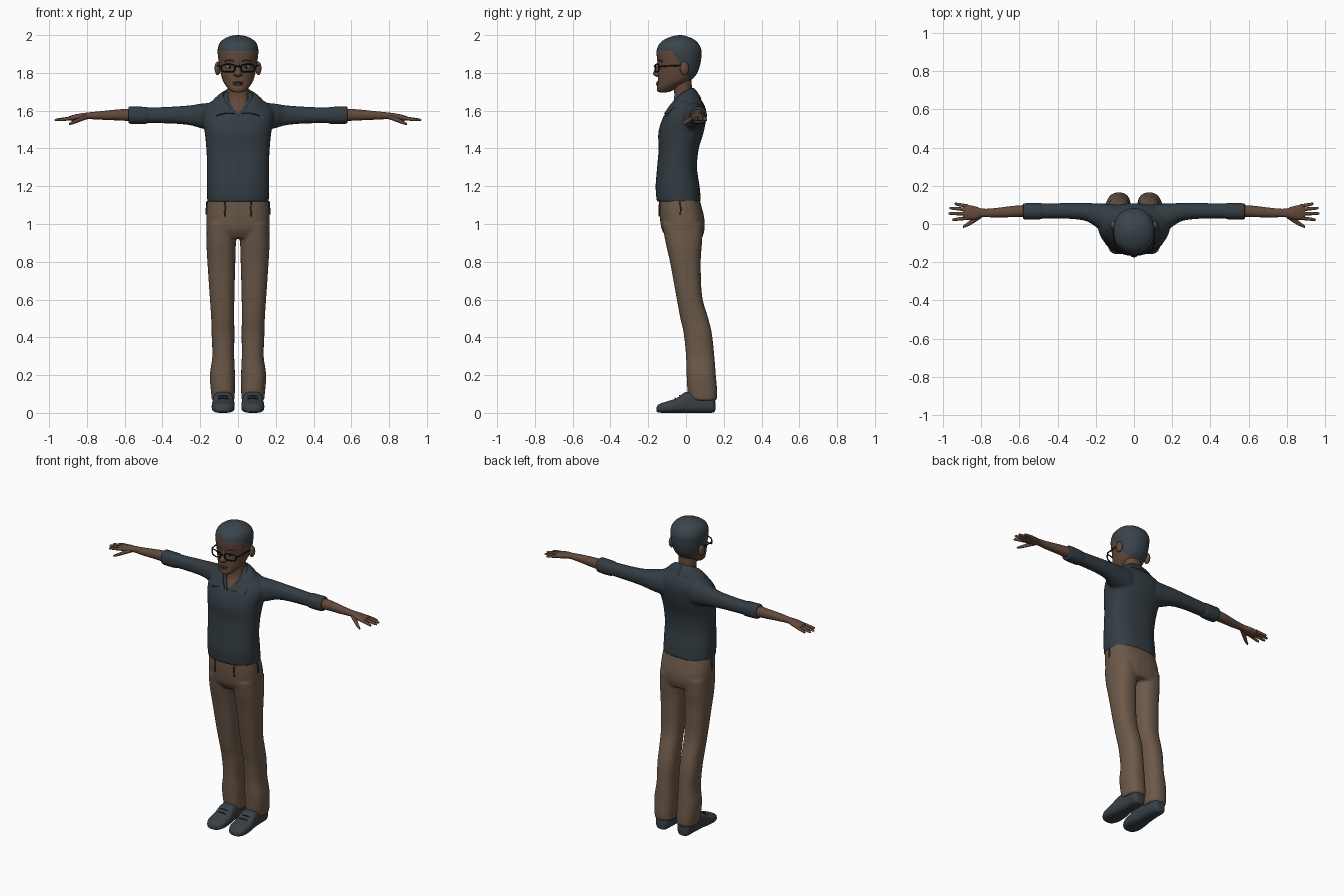
import bpy, bmesh, math
from mathutils import Vector

if "Cube" in bpy.data.objects:
    bpy.data.objects.remove(bpy.data.objects["Cube"])


def material(name, r, g, b):
    m = bpy.data.materials.new(name)
    m.diffuse_color = (r, g, b, 1)
    m.use_nodes = True
    m.node_tree.nodes["Principled BSDF"].inputs["Base Color"].default_value = m.diffuse_color
    return m


SKIN = material("brown skin", 0.125, 0.068, 0.043)
LIPS = material("lip brown", 0.085, 0.038, 0.028)
SHIRT = material("slate shirt", 0.033, 0.046, 0.056)
HAIR = material("slate hair", 0.042, 0.058, 0.070)
PANTS = material("tan trousers", 0.150, 0.100, 0.068)
SHOE = material("slate shoes", 0.040, 0.052, 0.062)
BLACK = material("black frame", 0.008, 0.009, 0.012)
WHITE = material("eye white", 0.35, 0.31, 0.28)
SEAM = material("trouser seam", 0.05, 0.032, 0.022)


def finish(ob, angle=50):
    """Apply modifiers and shade smooth."""
    bpy.ops.object.select_all(action='DESELECT')
    ob.select_set(True)
    bpy.context.view_layer.objects.active = ob
    bpy.ops.object.convert(target='MESH')
    bpy.ops.object.shade_smooth_by_angle(angle=math.radians(angle))
    return ob


def make(name, bm, mat, mirror=False, done=True):
    bmesh.ops.recalc_face_normals(bm, faces=bm.faces)
    me = bpy.data.meshes.new(name)
    bm.to_mesh(me)
    bm.free()
    me.materials.append(mat)
    ob = bpy.data.objects.new(name, me)
    bpy.context.collection.objects.link(ob)
    if mirror:
        ob.modifiers.new("mirror", 'MIRROR').use_mirror_merge = False
    return finish(ob) if done else ob


def spline(pts, sub):
    """Catmull-Rom through tuples of any length."""
    out = []
    for i in range(len(pts) - 1):
        p = [pts[max(0, min(len(pts) - 1, i + k))] for k in (-1, 0, 1, 2)]
        for s in range(sub):
            t = s / sub
            out.append([0.5 * (2 * b + (c - a) * t + (2 * a - 5 * b + 4 * c - d) * t * t
                               + (3 * b - a - 3 * c + d) * t ** 3) for a, b, c, d in zip(*p)])
    return out + [list(pts[-1])]


def add_loft(bm, axis, secs, n=32, power=2.2, sub=4, flip=1):
    """Sections are (position, a_min, a_max, b_min, b_max) across the axis."""
    rings = []
    for t, a0, a1, b0, b1 in spline(secs, sub):
        ring = []
        for k in range(n):
            c, s = math.cos(2 * math.pi * k / n), math.sin(2 * math.pi * k / n)
            a = (a0 + a1) / 2 + (a1 - a0) / 2 * math.copysign(abs(c) ** (2 / power), c)
            b = (b0 + b1) / 2 + (b1 - b0) / 2 * math.copysign(abs(s) ** (2 / power), s)
            x, y, z = {'x': (t, a, b), 'y': (a, t, b), 'z': (a, b, t)}[axis]
            ring.append(bm.verts.new((x * flip, y, z)))
        rings.append(ring)
    for r, q in zip(rings, rings[1:]):
        for k in range(n):
            bm.faces.new((r[k], r[(k + 1) % n], q[(k + 1) % n], q[k]))
    bm.faces.new(rings[0])
    bm.faces.new(rings[-1])


def loft(name, axis, secs, mat, mirror=False, **kw):
    bm = bmesh.new()
    add_loft(bm, axis, secs, **kw)
    return make(name, bm, mat, mirror)


def blob(name, loc, size, mat, mirror=False):
    bm = bmesh.new()
    bmesh.ops.create_uvsphere(bm, u_segments=16, v_segments=10, radius=1)
    for v in bm.verts:
        v.co = Vector(loc) + v.co * Vector(size)
    return make(name, bm, mat, mirror)


def wire(name, pts, radius, mat, cyclic=False):
    """Round wire, mirrored to the other side."""
    cu = bpy.data.curves.new(name, 'CURVE')
    cu.dimensions, cu.bevel_depth, cu.bevel_resolution = '3D', radius, 2
    for sx in (1, -1):
        sp = cu.splines.new('POLY')
        sp.points.add(len(pts) - 1)
        for q, p in zip(sp.points, pts):
            q.co = (p[0] * sx, p[1], p[2], 1)
        sp.use_cyclic_u = cyclic
    cu.use_fill_caps = True
    cu.materials.append(mat)
    ob = bpy.data.objects.new(name, cu)
    bpy.context.collection.objects.link(ob)
    return finish(ob)


def fuse(ob, voxel, iterations):
    r = ob.modifiers.new("fuse", 'REMESH')
    r.mode, r.voxel_size, r.use_smooth_shade = 'VOXEL', voxel, True
    s = ob.modifiers.new("relax", 'SMOOTH')
    s.factor, s.iterations = 0.5, iterations


# Shirt: torso and sleeves fused, then a V neck opening is cut
bm = bmesh.new()
add_loft(bm, 'z', [(z, -w, w, f, b) for z, w, f, b in (
    (1.118, .163, -.155, .080), (1.2, .165, -.161, .072), (1.3, .164, -.153, .058),
    (1.4, .168, -.145, .068), (1.48, .176, -.147, .092), (1.55, .188, -.128, .106),
    (1.60, .185, -.10, .107), (1.64, .155, -.068, .092), (1.68, .09, -.045, .062),
    (1.705, .058, -.03, .035))], power=2.4)
for side in (1, -1):
    add_loft(bm, 'x', [(.10, -.05, .105, 1.49, 1.645), (.19, -.02, .108, 1.505, 1.638),
                       (.25, .015, .110, 1.522, 1.629), (.34, .027, .110, 1.531, 1.622),
                       (.46, .028, .108, 1.534, 1.617), (.565, .03, .106, 1.538, 1.617)], flip=side)
shirt = make("shirt", bm, SHIRT, done=False)
fuse(shirt, .008, 6)
bm = bmesh.new()
tri = [(0, 1.575), (.075, 1.70), (-.075, 1.70)]
lo = [bm.verts.new((x, -.3, z)) for x, z in tri]
hi = [bm.verts.new((x, -.035, z)) for x, z in tri]
bm.faces.new(lo)
bm.faces.new(hi)
for i in range(3):
    bm.faces.new((lo[i], lo[i - 1], hi[i - 1], hi[i]))
cutter = make("neck_cutter", bm, SHIRT)
cutter.hide_render = True
cut = shirt.modifiers.new("opening", 'BOOLEAN')
cut.operation, cut.object = 'DIFFERENCE', cutter
finish(shirt)
bpy.data.objects.remove(cutter)

# Collar: ribbon between neck edge and outer edge
top = spline([(0, .035, 1.718), (.05, .02, 1.712), (.077, -.025, 1.685),
              (.055, -.075, 1.635), (.018, -.112, 1.583)], 5)
low = spline([(0, .078, 1.66), (.08, .06, 1.662), (.130, 0, 1.652),
              (.130, -.06, 1.615), (.114, -.105, 1.572)], 5)
bm = bmesh.new()
rows = [[bm.verts.new(Vector(a).lerp(Vector(b), k / 4) + Vector((0, 0, .008 * math.sin(math.pi * k / 4))))
         for k in range(5)] for a, b in zip(top, low)]
for r, q in zip(rows, rows[1:]):
    for k in range(4):
        bm.faces.new((r[k], r[k + 1], q[k + 1], q[k]))
collar = make("collar", bm, SHIRT, True, done=False)
sol = collar.modifiers.new("cloth", 'SOLIDIFY')
sol.thickness, sol.offset = .009, 0
finish(collar)

# Rolled cuffs
loft("cuff", 'x', [(.475, .03, .105, 1.535, 1.615), (.49, .025, .110, 1.53, 1.62),
                   (.53, .023, .110, 1.529, 1.621), (.572, .024, .108, 1.531, 1.622),
                   (.58, .028, .104, 1.536, 1.617)], SHIRT, True)

# Trousers: hips and two legs fused
bm = bmesh.new()
add_loft(bm, 'z', [(z, -w, w, f, b) for z, w, f, b in (
    (.925, .155, -.10, .085), (.97, .167, -.128, .098), (1.03, .168, -.138, .097),
    (1.09, .165, -.142, .083), (1.145, .158, -.143, .068))], power=2.5)
for side in (1, -1):
    add_loft(bm, 'z', [(.065, .018, .138, .025, .160), (.10, .017, .142, .010, .166),
                       (.20, .016, .149, .003, .158), (.30, .020, .136, 0, .150),
                       (.42, .019, .140, -.012, .137), (.5, .020, .142, -.03, .118),
                       (.62, .019, .150, -.052, .085), (.8, .014, .162, -.085, .078),
                       (.9, .011, .167, -.108, .085), (1.0, .006, .165, -.125, .09)],
             power=2.4, flip=side)
trousers = make("trousers", bm, PANTS, done=False)
fuse(trousers, .008, 4)
finish(trousers)

# Trouser belt loops and pocket seams
wire("belt_loop", [(.07, -.140, 1.12), (.068, -.141, 1.085), (.071, -.141, 1.04)], .004, SEAM)
wire("pocket_seam", [(.164, -.035, 1.12), (.167, -.028, 1.085), (.168, -.03, 1.05)], .004, SEAM)

# Shoes with laces
loft("shoe", 'y', [(-.157, .065, .10, .008, .028), (-.145, .038, .122, .002, .045),
                   (-.11, .020, .138, 0, .058), (-.05, .018, .138, 0, .078),
                   (0, .024, .132, 0, .11), (.08, .03, .126, 0, .115),
                   (.13, .034, .122, 0, .10), (.15, .045, .112, .005, .08),
                   (.155, .06, .10, .015, .06)], SHOE, True, power=2.9)
for i in range(3):
    y, z = -.055 + .025 * i, .079 + .012 * i
    wire("shoe_lace", [(.05, y, z - .004), (.078, y - .004, z + .001), (.106, y, z - .004)], .003, BLACK)

# Forearms, palms and fingers
loft("forearm", 'x', [(.55, .036, .100, 1.544, 1.611), (.63, .036, .095, 1.548, 1.607),
                      (.72, .034, .084, 1.552, 1.598), (.79, .036, .080, 1.555, 1.591),
                      (.83, .024, .092, 1.550, 1.586), (.875, .022, .100, 1.546, 1.577),
                      (.895, .03, .095, 1.550, 1.570)], SKIN, True, n=24)
for name, y0, y1, tip in (("index_finger", .032, .022, .952), ("middle_finger", .054, .055, .972),
                          ("ring_finger", .075, .084, .967), ("little_finger", .093, .106, .94)):
    secs = []
    for t, r in ((0, .010), (.5, .009), (.9, .007), (1, .002)):
        x, y, z = .87 + (tip - .87) * t, y0 + (y1 - y0) * t, 1.562 - .012 * t
        secs.append((x, y - r, y + r, z - r, z + r))
    loft(name, 'x', secs, SKIN, True, n=10)
loft("thumb", 'x', [(.80, .03, .06, 1.555, 1.58), (.84, .004, .036, 1.54, 1.564),
                    (.87, -.012, .010, 1.529, 1.549), (.892, -.020, -.006, 1.524, 1.536),
                    (.896, -.016, -.010, 1.527, 1.532)], SKIN, True, n=12)

# Neck and open chest
loft("neck", 'z', [(1.56, -.06, .06, -.108, .0), (1.60, -.066, .066, -.093, .02),
                   (1.64, -.062, .062, -.068, .03), (1.69, -.055, .055, -.062, .032),
                   (1.75, -.056, .056, -.07, .03), (1.80, -.06, .06, -.08, .03)], SKIN)

# Head: hairline cut as clean edges, hair coloured above it
bm = bmesh.new()
add_loft(bm, 'z', [(z, -w, w, f, b) for z, w, f, b in (
    (1.697, .012, -.138, -.105), (1.701, .032, -.150, -.085), (1.718, .053, -.154, -.05),
    (1.75, .076, -.150, .012), (1.79, .090, -.149, .054), (1.84, .100, -.149, .074),
    (1.88, .105, -.154, .081), (1.92, .108, -.155, .082), (1.955, .099, -.140, .066),
    (1.98, .074, -.108, .038), (1.995, .038, -.068, .0), (2.0, .006, -.035, -.025))],
    n=40, power=2.15, sub=5)
lines = (((0, 0, 1.915), (0, 0, 1)), ((0, -.075, 1.915), (0, .165, .105)), ((0, 0, 1.765), (0, 0, 1)))
for co, no in lines:
    bmesh.ops.bisect_plane(bm, geom=bm.verts[:] + bm.edges[:] + bm.faces[:], plane_co=co, plane_no=no)
for f in bm.faces:
    above = [(f.calc_center_median() - Vector(co)).dot(Vector(no)) > 0 for co, no in lines]
    f.material_index = int(above[0] or (above[1] and above[2]))
head = make("head", bm, SKIN, done=False)
head.data.materials.append(HAIR)
finish(head)

# Face details
loft("nose", 'z', [(1.779, -.010, .010, -.156, -.13), (1.786, -.022, .022, -.168, -.13),
                   (1.798, -.021, .021, -.175, -.13), (1.825, -.012, .012, -.162, -.13),
                   (1.86, -.008, .008, -.150, -.13)], SKIN, n=16)
blob("upper_lip", (0, -.147, 1.748), (.028, .011, .006), LIPS)
blob("lower_lip", (0, -.147, 1.738), (.024, .011, .007), LIPS)
blob("ear", (.108, -.008, 1.824), (.016, .024, .036), SKIN, True)
blob("eye", (.045, -.136, 1.831), (.018, .008, .008), WHITE, True)
blob("iris", (.044, -.142, 1.831), (.007, .004, .007), BLACK, True)
wire("eyebrow", [(.022, -.149, 1.862), (.045, -.143, 1.868), (.07, -.126, 1.862)], .004, HAIR)

# Glasses: rims, bridge and temples
rim = []
for k in range(24):
    c, s = math.cos(k * math.pi / 12), math.sin(k * math.pi / 12)
    x = .052 + .036 * math.copysign(abs(c) ** .6, c)
    rim.append((x, -.163 + 2.6 * x * x, 1.825 + .020 * math.copysign(abs(s) ** .6, s)))
wire("glasses_rim", rim, .0038, BLACK, cyclic=True)
wire("glasses_bridge", [(0, -.168, 1.835), (.018, -.162, 1.832)], .0035, BLACK)
wire("glasses_temple", [(.087, -.143, 1.832), (.101, -.125, 1.835), (.108, -.02, 1.840),
                        (.106, .012, 1.828)], .0038, BLACK)
